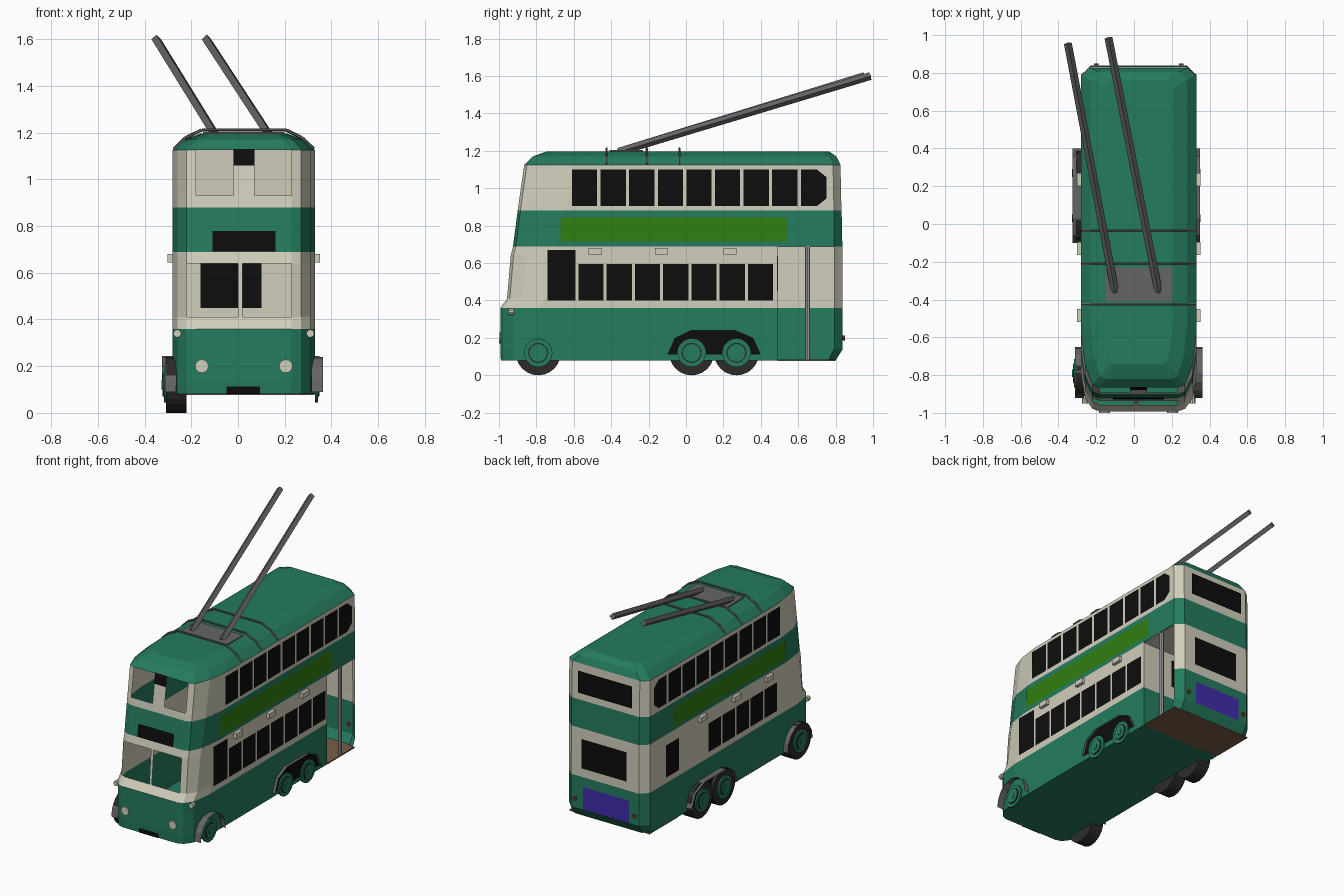
import bpy, bmesh, math
from mathutils import Vector, Matrix

if "Cube" in bpy.data.objects:
    bpy.data.objects.remove(bpy.data.objects["Cube"], do_unlink=True)


def material(name, r, g, b):
    m = bpy.data.materials.new(name)
    m.use_nodes = True
    m.diffuse_color = (r, g, b, 1)
    m.node_tree.nodes["Principled BSDF"].inputs["Base Color"].default_value = (r, g, b, 1)
    return m


GREEN = material("body green", .018, .2, .112)
CREAM = material("cream", .64, .62, .5)
BLACK = material("black glass", .004, .004, .004)
LIME = material("lime board", .03, .21, .005)
PURPLE = material("purple panel", .05, .025, .4)
BROWN = material("brown floor", .19, .11, .06)
GREY = material("grey metal", .13, .13, .13)
SILVER = material("silver", .4, .4, .42)
RUBBER = material("tyre rubber", .025, .024, .023)
RED = material("red lamp", .25, .04, .02)

CX, HW = .025, .305          # body centre line and half width
SPLIT, REAR_POST = .49, .79  # ends of the open rear platform


def finish(name, bm, *mats):
    me = bpy.data.meshes.new(name)
    bm.to_mesh(me)
    bm.free()
    for m in mats:
        me.materials.append(m)
    ob = bpy.data.objects.new(name, me)
    bpy.context.collection.objects.link(ob)
    return ob


def panels(name, polys, mat, out):
    """Flat plates that face the direction out."""
    bm = bmesh.new()
    for pts in polys:
        f = bm.faces.new([bm.verts.new(p) for p in pts])
        f.normal_update()
        if f.normal.dot(Vector(out)) < 0:
            f.normal_flip()
    return finish(name, bm, mat)


def box(name, x, y, z, mat):
    bm = bmesh.new()
    bmesh.ops.create_cube(bm, size=1)
    for v in bm.verts:
        v.co = [a[0] + (c + .5) * (a[1] - a[0]) for a, c in zip((x, y, z), v.co)]
    return finish(name, bm, mat)


def rod(name, a, b, r, mat, sides=8):
    a, b = Vector(a), Vector(b)
    bm = bmesh.new()
    bmesh.ops.create_cone(bm, cap_ends=True, segments=sides, radius1=r, radius2=r, depth=(b - a).length)
    turn = (b - a).to_track_quat('Z', 'Y').to_matrix().to_4x4()
    bm.transform(Matrix.Translation((a + b) / 2) @ turn)
    return finish(name, bm, mat)


def side_x(s, off=0):
    return CX + s * (HW + off)


def side_rect(s, y0, y1, z0, z1, off=.004):
    x = side_x(s, off)
    return [(x, y0, z0), (x, y1, z0), (x, y1, z1), (x, y0, z1)]


# Body rows: height, front y, rear y, roof inset
ROWS = [(.08, -.99, .8, 0), (.14, -.993, .838, 0), (.36, -.993, .838, 0), (.41, -.957, .838, 0),
        (.64, -.937, .837, 0), (.69, -.925, .836, 0), (.88, -.9, .832, 0), (.93, -.893, .83, 0),
        (1.125, -.865, .826, 0), (1.17, -.82, .805, .05), (1.197, -.745, .765, .12)]


def front_y(z):
    for a, b in zip(ROWS, ROWS[1:]):
        if a[0] <= z <= b[0]:
            return a[1] + (b[1] - a[1]) * (z - a[0]) / (b[0] - a[0])


def ring(z, yf, yr, inset):
    t = min(max((z - .36) / .76, 0), 1)
    corner = [(.245, .015), (.285, .07 + .05 * t), (HW, .2 + .08 * t)]
    right = [(CX + d, yf + o) for d, o in corner]
    right += [(CX + HW, SPLIT), (CX + HW, min(REAR_POST, yr - .04)), (CX + .255, yr)]
    left = [(2 * CX - x, y) for x, y in reversed(right)]
    front = [(x, yf) for x in (-.18, -.02, 0, .02, .07, .23)]
    k = 1 - inset / HW
    return [(CX + (x - CX) * k, y, z) for x, y in front + right + left]


def window_hole(c):
    if c.y < -.8:
        low = .41 < c.z < .64 and -.22 < c.x < .23 and not 0 < c.x < .02
        high = .93 < c.z < 1.12 and -.18 < c.x < .23 and not -.02 < c.x < .07
        return low or high
    return c.x > .32 and SPLIT < c.y < REAR_POST and c.z < .69


# Body shell with open front windows and rear entrance
bm = bmesh.new()
loops = [[bm.verts.new(p) for p in ring(*row)] for row in ROWS]
for lo, hi in zip(loops, loops[1:]):
    for i in range(len(lo)):
        j = (i + 1) % len(lo)
        bm.faces.new((lo[i], lo[j], hi[j], hi[i]))
bm.faces.new(loops[0])
bm.faces.new(loops[-1])
bmesh.ops.recalc_face_normals(bm, faces=bm.faces[:])
for f in bm.faces:
    z = f.calc_center_median().z
    f.material_index = int(.36 < z < .69 or .88 < z < 1.125)
bmesh.ops.delete(bm, geom=[f for f in bm.faces if window_hole(f.calc_center_median())], context='FACES')
finish("body_shell", bm, GREEN, CREAM)

# Rear platform: bulkhead, floor, ceiling and grab pole
box("bulkhead_lower", (-.278, .328), (SPLIT - .004, SPLIT), (.085, .36), GREEN)
box("bulkhead_upper", (-.278, .328), (SPLIT - .004, SPLIT), (.36, .69), CREAM)
box("bulkhead_window", (-.16, .1), (SPLIT - .007, SPLIT + .002), (.45, .64), BLACK)
for name, z, y, mat in (("platform_floor", (.077, .085), .8, BROWN), ("platform_ceiling", (.686, .69), .83, CREAM)):
    box(name, (-.278, .328), (SPLIT, REAR_POST), z, mat)
    box(name + "_end", (-.23, .28), (REAR_POST, y), z, mat)
rod("grab_pole", (.315, .65, .08), (.315, .65, .69), .013, SILVER)

# Side windows, boards, ventilators, wheels and arches
WHEELS = (-.79, .03, .27)
REAR_ARCH = [(-.1, .11), (-.06, .2), (.03, .243), (.26, .243), (.36, .2), (.4, .11)]
FRONT_ARCH = [(-.785 + .135 * math.cos(a), .09 + .15 * math.sin(a))
              for a in [math.pi * i / 8 for i in range(9)]]
for s, side in ((1, "left"), (-1, "right")):
    out = (s, 0, 0)
    upper = [side_rect(s, y, y + .135, .905, 1.1) for y in [-.61 + .153 * i for i in range(8)]]
    x = side_x(s, .004)
    upper.append([(x, .614, .905), (x, .7, .905), (x, .75, .945), (x, .75, 1.06), (x, .7, 1.1), (x, .614, 1.1)])
    panels(side + "_upper_windows", upper, BLACK, out)
    lower = [side_rect(s, y, y + .135, .4, .595) for y in [-.575 + .151 * i for i in range(7 if s > 0 else 5)]]
    lower.append(side_rect(s, -.74, -.59, .4, .67) if s > 0 else side_rect(s, .48, .62, .4, .62))
    panels(side + "_lower_windows", lower, BLACK, out)
    panels(side + "_board", [side_rect(s, -.67, .54, .715, .845)], LIME, out)
    for i, y in enumerate((-.52, -.165, .2)):
        box(f"{side}_ventilator_{i}", sorted((side_x(s), side_x(s, .022))), (y, y + .07), (.645, .68), CREAM)
    panels(side + "_wheel_well", [[(x, y, z) for y, z in REAR_ARCH]], BLACK, out)

    for name, arch, w in (("front", FRONT_ARCH, .033), ("rear", REAR_ARCH, .02 if s > 0 else .045)):
        a, b = side_x(s, -.015), side_x(s, w)
        strips = [[(a, *p), (b, *p), (b, *q), (a, *q)] for p, q in zip(arch, arch[1:])]
        panels(f"{side}_{name}_arch", strips, GREY, (0, 0, 1))

    for i, y in enumerate(WHEELS):
        if s < 0:
            rod(f"{side}_tyre_{i}", (-.22, y, .12), (-.308, y, .12), .12, RUBBER, 24)
        base = 0 if s > 0 else .025
        for part, r, w, mat in (("hub", .076, .012, GREEN), ("hub_ring", .054, .015, RUBBER),
                                ("hub_centre", .047, .018, GREEN), ("hub_cap", .02, .022, GREEN)):
            rod(f"{side}_{part}_{i}", (side_x(s, base), y, .12), (side_x(s, base + w), y, .12), r, mat, 20)

    # Lamps
    x = CX + s * .18
    rod(side + "_headlight", (x, -.98, .2), (x, -1, .2), .029, CREAM, 12)
    x = CX + s * .285
    rod(side + "_side_light", (x, -.92, .34), (x, -.95, .34), .017, CREAM, 10)
    x = CX + s * .225
    rod(side + "_tail_light", (x, .83, .2), (x, .85, .2), .013, RED, 8)


def front_rect(x0, x1, z0, z1):
    a, b = front_y(z0) - .004, front_y(z1) - .004
    return [(x0, a, z0), (x1, a, z0), (x1, b, z1), (x0, b, z1)]


# Front signs and bumper plate
panels("front_signs", [front_rect(-.11, .16, .692, .778), front_rect(-.02, .07, 1.06, 1.13),
                       front_rect(-.05, .095, .08, .112)], BLACK, (0, -1, 0))


def rear_rect(x0, x1, z0, z1):
    return [(x0, .842, z0), (x1, .842, z0), (x1, .842, z1), (x0, .842, z1)]


# Rear windows and panel
panels("rear_windows", [rear_rect(-.18, .225, .93, 1.08), rear_rect(-.14, .2, .42, .62)], BLACK, (0, 1, 0))
panels("rear_panel", [rear_rect(-.16, .19, .14, .295)], PURPLE, (0, 1, 0))

# Roof plate, cross bars and trolley poles
box("roof_plate", (-.15, .2), (-.41, -.23), (1.195, 1.204), GREY)
half = [(-.3, 1.13), (-.25, 1.178), (-.18, 1.212)]
path = [(CX + x, z) for x, z in half] + [(CX - x, z) for x, z in reversed(half)]
for i, y in enumerate((-.425, -.21, -.035)):
    for j, (p, q) in enumerate(zip(path, path[1:])):
        rod(f"roof_bar_{i}_{j}", (p[0], y, p[1]), (q[0], y, q[1]), .007, GREY, 6)
for name, x0, x1, y1 in (("right_trolley_pole", -.1, -.35, .955), ("left_trolley_pole", .13, -.135, .985)):
    rod(name, (x0, -.36, 1.195), (x1, y1, 1.6), .021, GREY, 4)
